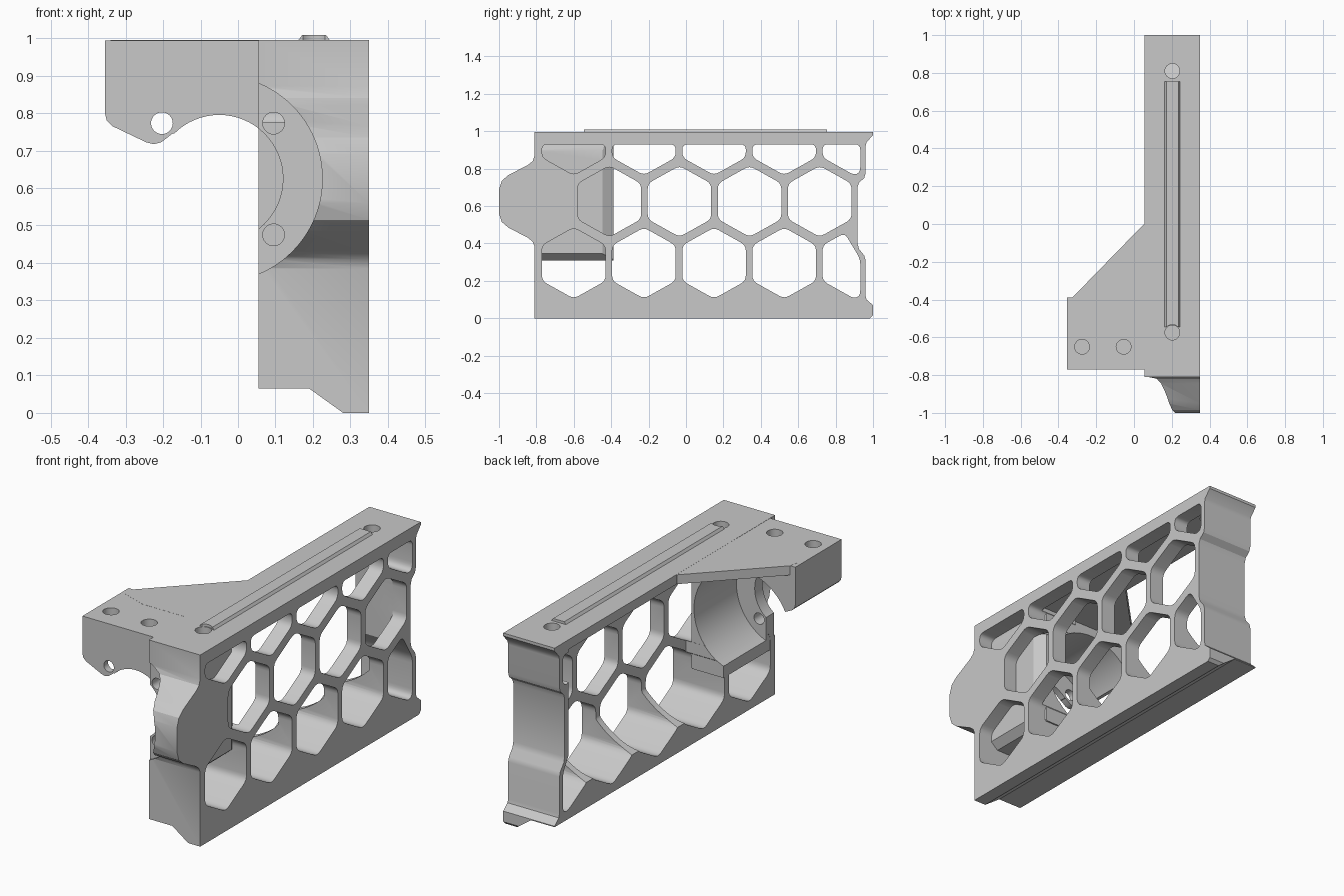
import bpy, bmesh
from math import cos, sin, radians
from mathutils import Vector

if "Cube" in bpy.data.objects:
    bpy.data.objects.remove(bpy.data.objects["Cube"])

grey = bpy.data.materials.new("plain grey")
grey.use_nodes = True
colour = (0.58, 0.58, 0.58, 1)
grey.diffuse_color = colour
grey.node_tree.nodes["Principled BSDF"].inputs["Base Color"].default_value = colour

AXES = {"x": lambda u, v, w: (w, u, v),
        "y": lambda u, v, w: (u, w, v),
        "z": lambda u, v, w: (u, v, w)}
CX, CZ = -0.05, 0.625   # centre line of the round bore


def prism(name, pts, axis, start, end):
    """Extrude a flat outline along an axis."""
    put = AXES[axis]
    bm = bmesh.new()
    low = [bm.verts.new(put(u, v, start)) for u, v in pts]
    high = [bm.verts.new(put(u, v, end)) for u, v in pts]
    bm.faces.new(low[::-1])
    bm.faces.new(high)
    for i in range(len(pts)):
        bm.faces.new((low[i - 1], low[i], high[i], high[i - 1]))
    bmesh.ops.recalc_face_normals(bm, faces=bm.faces)
    mesh = bpy.data.meshes.new(name)
    bm.to_mesh(mesh)
    bm.free()
    mesh.materials.append(grey)
    obj = bpy.data.objects.new(name, mesh)
    bpy.context.collection.objects.link(obj)
    return obj


def rod(name, u, v, r, axis, start, end, sides=32):
    ring = [(u + r * cos(radians(360 * i / sides)), v + r * sin(radians(360 * i / sides)))
            for i in range(sides)]
    return prism(name, ring, axis, start, end)


def rounded(pts, r):
    """Replace each corner of an outline by a short curve."""
    out = []
    for i in range(len(pts)):
        before, corner, after = (Vector(pts[(i + k) % len(pts)]) for k in (-1, 0, 1))
        p, q = (corner + (end - corner).normalized() * min(r, 0.45 * (end - corner).length)
                for end in (before, after))
        for t in (0, 0.25, 0.5, 0.75, 1):
            out.append(tuple(p * (1 - t) ** 2 + corner * 2 * t * (1 - t) + q * t * t))
    return out


def clip(pts, keep):
    """Keep the part of an outline where keep(u, v) is positive."""
    out = []
    for i, b in enumerate(pts):
        a = pts[i - 1]
        ka, kb = keep(*a), keep(*b)
        if ka * kb < 0:
            t = ka / (ka - kb)
            out.append((a[0] + t * (b[0] - a[0]), a[1] + t * (b[1] - a[1])))
        if kb > 0:
            out.append(b)
    return out


def combine(target, tool, operation="DIFFERENCE"):
    mod = target.modifiers.new("join", "BOOLEAN")
    mod.operation, mod.solver, mod.object = operation, "EXACT", tool
    bpy.context.view_layer.objects.active = target
    bpy.ops.object.modifier_apply(modifier=mod.name)
    bpy.data.objects.remove(tool)


# Main body: side outline with a front nose and a stepped back
side = [(-0.81, 0), (0.985, 0), (1, 0.015), (1, 0.07), (0.965, 0.1), (0.96, 0.12),
        (0.96, 0.31), (0.953, 0.335), (0.925, 0.37), (0.917, 0.4), (0.917, 0.7),
        (0.925, 0.725), (0.953, 0.75), (0.96, 0.775), (0.96, 0.92), (0.965, 0.94),
        (1, 0.98), (1, 0.995), (-0.81, 0.995), (-0.81, 0.87), (-0.82, 0.84),
        (-0.845, 0.82), (-0.95, 0.765), (-0.985, 0.735), (-1, 0.69), (-1, 0.56),
        (-0.985, 0.515), (-0.95, 0.485), (-0.845, 0.43), (-0.82, 0.41), (-0.81, 0.385)]
body = prism("honeycomb_bracket", side, "x", 0.055, 0.35)

# Slanted step along the underside
combine(body, prism("step_cut", [(0, 0.065), (0.19, 0.065), (0.3, -0.014),
                                 (0.3, -0.1), (0, -0.1)], "y", -1.1, 1.1))

# Honeycomb openings, clipped under the roof and before the back wall
for row, first, count in ((0.295, -0.6, 5), (0.625, -0.41, 4), (0.955, -0.6, 5)):
    for i in range(count):
        y = first + 0.375 * i
        cell = [(y + dy, row + dz) for dy, dz in
                ((0, 0.19), (-0.17, 0.095), (-0.17, -0.095),
                 (0, -0.19), (0.17, -0.095), (0.17, 0.095))]
        cell = clip(cell, lambda u, v: 0.93 - v)
        cell = clip(cell, lambda u, v: 0.932 - u)
        if row < 0.5:
            cell = clip(cell, lambda u, v: 0.93 - u - 0.6 * (v - 0.32))
        combine(body, prism("cell_cut", rounded(cell, 0.03), "x", -0.1, 0.5))

# Hollow behind the honeycomb
arc = [(CX + 0.44 * cos(radians(a)), CZ + 0.44 * sin(radians(a)))
       for a in range(-83, -43, 3)]
hollow = [(0, 0.945), (0, 0.19)] + arc + [(0.27, 0.33), (0.27, 0.945)]
combine(body, prism("hollow_cut", hollow, "y", -0.385, 0.885))

# Solid housing around the bore, chamfered at its back outer edge
outline = [(0.056, 0.31), (0.235, 0.31), (0.275, 0.345), (0.275, 0.9),
           (0.255, 0.96), (0.056, 0.96)]
housing = prism("housing", outline, "y", -0.79, -0.387)
combine(housing, prism("chamfer_cut", [(0.29, -0.47), (0.235, -0.38), (0.29, -0.38)],
                       "z", 0.2, 0.94))
combine(body, housing, "UNION")

# Side arm and its triangular roof plate
arm = [(-0.355, 0.994), (-0.355, 0.8), (-0.35, 0.78), (-0.335, 0.765), (-0.245, 0.722),
       (-0.225, 0.717), (-0.205, 0.722), (-0.175, 0.745), (0.08, 0.745), (0.08, 0.994)]
combine(body, prism("arm", arm, "y", -0.77, -0.39), "UNION")
roof = [(0.1, -0.5), (0.1, 0), (0.053, 0), (-0.325, -0.388), (-0.34, -0.45), (-0.2, -0.5)]
combine(body, prism("roof_plate", roof, "z", 0.946, 0.9945), "UNION")

# Round pocket, flange opening and front counterbore
combine(body, rod("pocket_cut", CX, CZ, 0.275, "y", -0.735, -0.37, 96))
combine(body, rod("flange_cut", CX, CZ, 0.17, "y", -1.1, -0.7, 64))
combine(body, rod("nose_cut", CX, CZ, 0.275, "y", -1.1, -0.8, 96))

# Screw holes in the flange and in the top
for x, z in ((-0.203, 0.773), (0.095, 0.773), (0.095, 0.475)):
    combine(body, rod("flange_hole", x, z, 0.029, "y", -0.85, -0.7))
for x, y in ((-0.275, -0.65), (-0.055, -0.65), (0.203, 0.81), (0.203, -0.575)):
    combine(body, rod("top_hole", x, y, 0.039, "z", 0.93, 1.1))

# Raised rail on the top
rail = prism("top_rail", [(0.158, 0.99), (0.248, 0.99), (0.235, 1.008), (0.171, 1.008)],
             "y", -0.545, 0.755)
combine(rail, rod("rail_notch", 0.203, -0.575, 0.042, "z", 0.9, 1.1))

for obj in (body, rail):
    bpy.ops.object.select_all(action="DESELECT")
    obj.select_set(True)
    bpy.context.view_layer.objects.active = obj
    bpy.ops.object.shade_smooth_by_angle(angle=radians(30))
